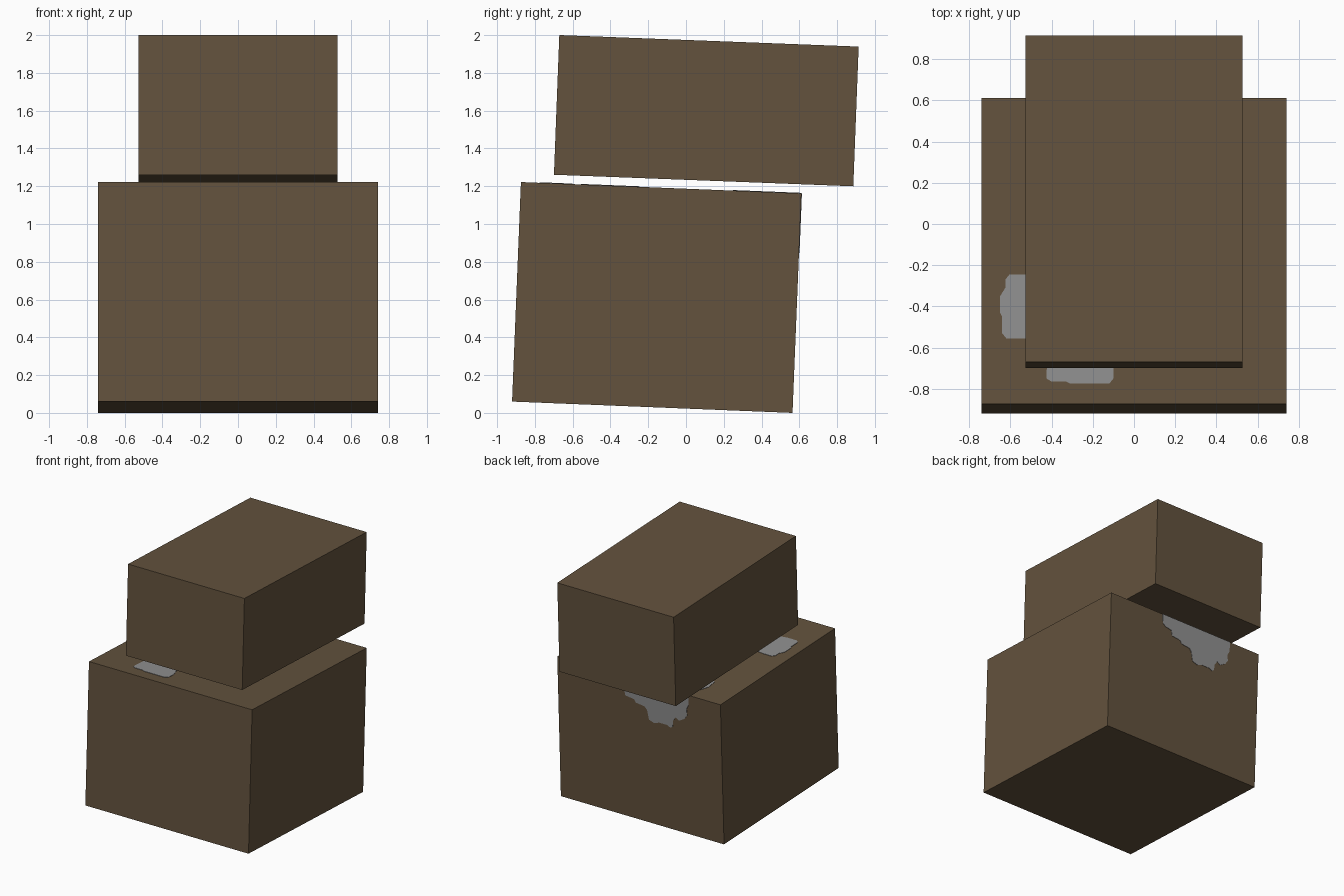
import bpy, bmesh, math
from mathutils import Matrix, Vector

if "Cube" in bpy.data.objects:
    bpy.data.objects.remove(bpy.data.objects["Cube"], do_unlink=True)


def make_material(name, rgb):
    mat = bpy.data.materials.new(name)
    mat.use_nodes = True
    mat.diffuse_color = (*rgb, 1)
    bsdf = next(n for n in mat.node_tree.nodes if n.type == 'BSDF_PRINCIPLED')
    bsdf.inputs["Base Color"].default_value = (*rgb, 1)
    return mat


cardboard = make_material("cardboard_brown", (0.125, 0.085, 0.047))
grey = make_material("worn_grey", (0.28, 0.28, 0.28))


def add_object(name, bm, mat, matrix):
    bmesh.ops.recalc_face_normals(bm, faces=bm.faces)
    mesh = bpy.data.meshes.new(name)
    bm.to_mesh(mesh)
    bm.free()
    mesh.materials.append(mat)
    obj = bpy.data.objects.new(name, mesh)
    obj.matrix_world = matrix
    bpy.context.collection.objects.link(obj)
    return obj


def tilted(y, z, degrees):
    return Matrix.Translation((0, y, z)) @ Matrix.Rotation(math.radians(degrees), 4, 'X')


def box(name, size, matrix):
    bm = bmesh.new()
    bmesh.ops.create_cube(bm, size=1)
    bmesh.ops.scale(bm, vec=size, verts=bm.verts)
    return add_object(name, bm, cardboard, matrix)


def plate(name, points, normal, matrix):
    """Thin flat patch lying on a box face."""
    bm = bmesh.new()
    face = bm.faces.new([bm.verts.new(p) for p in points])
    ext = bmesh.ops.extrude_face_region(bm, geom=[face])
    top = [v for v in ext["geom"] if isinstance(v, bmesh.types.BMVert)]
    bmesh.ops.translate(bm, vec=Vector(normal) * 0.003, verts=top)
    return add_object(name, bm, grey, matrix)


# Two stacked boxes, both leaning slightly towards the back
lower = tilted(-0.155, 0.611, -2.31)
upper = tilted(0.1075, 1.60, -2.2)
box("lower_box", (1.48, 1.486, 1.163), lower)
box("upper_box", (1.055, 1.586, 0.74), upper)

TOP, BACK, SHIFT = 0.5815, 0.743, 0.131

# Worn patches on the lower box's top, as (x, y) outlines
top_patches = {
    "front_top_patch": [
        (-.42, -.60), (-.425, -.75), (-.40, -.765), (-.33, -.765), (-.31, -.775),
        (-.12, -.775), (-.10, -.75), (-.10, -.69), (-.13, -.60)],
    "side_top_patch": [
        (-.42, -.26), (-.53, -.245), (-.605, -.245), (-.625, -.27), (-.625, -.31),
        (-.65, -.35), (-.65, -.43), (-.64, -.45), (-.64, -.53), (-.62, -.555),
        (-.53, -.555), (-.44, -.54), (-.40, -.40)],
    "back_top_patch": [
        (.225, .612), (-.45, .612), (-.45, .56), (-.47, .50), (-.50, .42),
        (-.49, .33), (-.43, .28), (-.30, .25), (0, .30), (.15, .42)],
}
for name, outline in top_patches.items():
    plate(name, [(x, y + SHIFT, TOP) for x, y in outline], (0, 0, 1), lower)

# Ragged patch continuing down the back, as (x, depth below the top edge)
back_outline = [
    (.225, 0), (.22, .08), (.19, .10), (.135, .11), (.125, .155), (.045, .165),
    (.03, .19), (-.05, .20), (-.07, .225), (-.085, .30), (-.13, .315), (-.18, .30),
    (-.25, .30), (-.28, .315), (-.30, .30), (-.305, .25), (-.33, .215), (-.36, .235),
    (-.41, .205), (-.435, .17), (-.43, .12), (-.45, .08), (-.45, 0)]
plate("back_patch", [(x, BACK, TOP - d) for x, d in back_outline], (0, 1, 0), lower)
